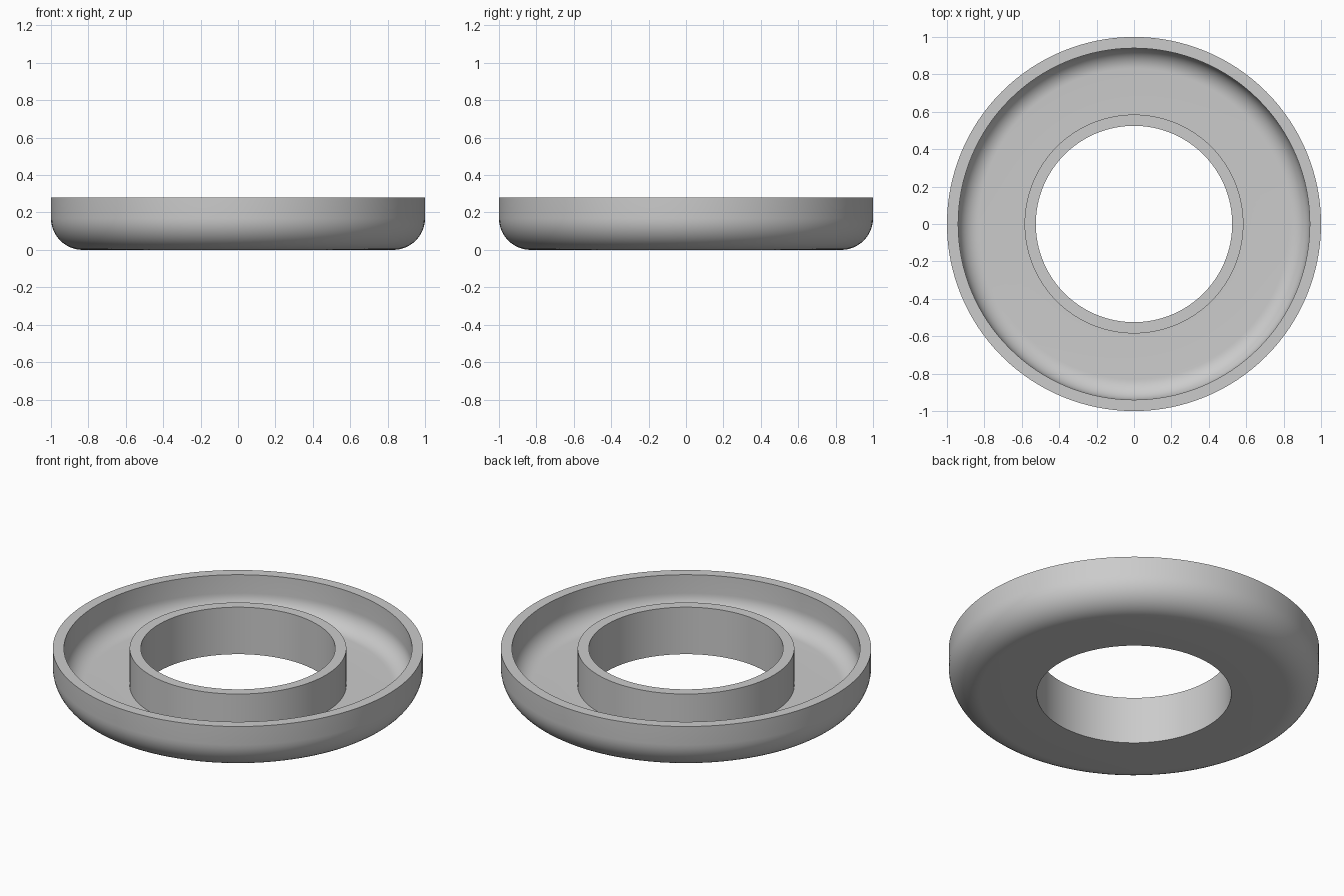
import bpy
import bmesh
from math import cos, sin, pi

if "Cube" in bpy.data.objects:
    bpy.data.objects.remove(bpy.data.objects["Cube"], do_unlink=True)

# Ring tray dimensions
OUTER, HOLE, HEIGHT = 1.0, 0.525, 0.28
WALL, FLOOR, FILLET = 0.06, 0.06, 0.17
SEGMENTS, ARC_STEPS = 128, 12

grey = bpy.data.materials.new("plain grey")
grey.use_nodes = True
colour = (0.6, 0.6, 0.6, 1)
grey.diffuse_color = colour
grey.node_tree.nodes["Principled BSDF"].inputs["Base Color"].default_value = colour


def arc(radius):
    """Quarter round from the flat floor up to the outer wall."""
    cx, cz = OUTER - FILLET, FILLET
    angles = [-pi / 2 * (1 - i / ARC_STEPS) for i in range(ARC_STEPS + 1)]
    return [(cx + radius * cos(a), cz + radius * sin(a)) for a in angles]


# Closed cross-section: hole, underside, outer wall, rim, channel, hub
profile = [(HOLE, HEIGHT), (HOLE, 0)]
profile += arc(FILLET)
profile += [(OUTER, HEIGHT), (OUTER - WALL, HEIGHT)]
profile += reversed(arc(FILLET - WALL))
profile += [(HOLE + WALL, FLOOR), (HOLE + WALL, HEIGHT)]

# Revolve the cross-section
bm = bmesh.new()
verts = [bm.verts.new((r, 0, z)) for r, z in profile]
edges = [bm.edges.new((v, verts[(i + 1) % len(verts)])) for i, v in enumerate(verts)]
bmesh.ops.spin(bm, geom=verts + edges, cent=(0, 0, 0), axis=(0, 0, 1),
               angle=2 * pi, steps=SEGMENTS, use_merge=True)
bmesh.ops.remove_doubles(bm, verts=bm.verts[:], dist=1e-4)
bmesh.ops.recalc_face_normals(bm, faces=bm.faces[:])

mesh = bpy.data.meshes.new("ring_tray")
bm.to_mesh(mesh)
bm.free()
mesh.materials.append(grey)
tray = bpy.data.objects.new("ring_tray", mesh)
bpy.context.collection.objects.link(tray)

# Smooth curves, crisp rims
bpy.ops.object.select_all(action="DESELECT")
tray.select_set(True)
bpy.context.view_layer.objects.active = tray
bpy.ops.object.shade_smooth_by_angle(angle=pi / 6)
